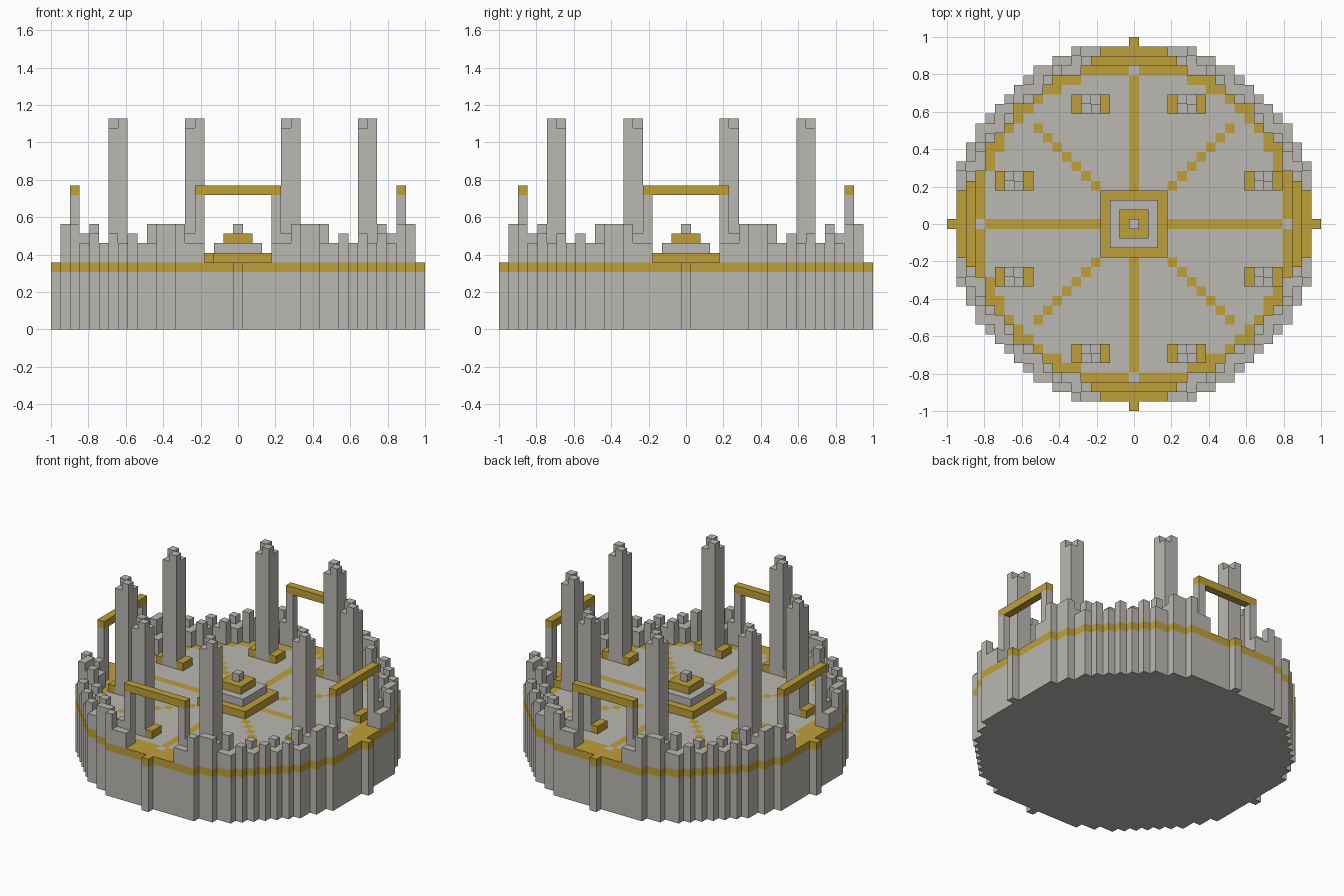
import bpy, bmesh

cube = bpy.data.objects.get("Cube")
if cube:
    bpy.data.objects.remove(cube, do_unlink=True)

V = 2 / 39          # size of one block
R = 19              # radius in blocks


def material(name, color):
    m = bpy.data.materials.new(name)
    m.use_nodes = True
    m.diffuse_color = color
    m.node_tree.nodes["Principled BSDF"].inputs["Base Color"].default_value = color
    return m


STONE = material("pale stone", (0.49, 0.48, 0.445, 1))
GOLD = material("gold", (0.52, 0.35, 0.04, 1))


def blocks(name, cells, z0, is_gold):
    """Stack of block columns: cells maps (x, y) to top height, all starting at z0."""
    bm = bmesh.new()

    def face(points, mat):
        f = bm.faces.new([bm.verts.new((x * V, y * V, z * V)) for x, y, z in points])
        f.material_index = mat

    for (x, y), top in cells.items():
        mat = int(is_gold(x, y))
        a, b, c, d = x - .5, x + .5, y - .5, y + .5
        face([(a, c, top), (b, c, top), (b, d, top), (a, d, top)], mat)
        face([(a, d, z0), (b, d, z0), (b, c, z0), (a, c, z0)], mat)
        # side walls only where the neighbour is lower
        sides = (((1, 0), (b, c), (b, d)), ((-1, 0), (a, d), (a, c)),
                 ((0, 1), (b, d), (a, d)), ((0, -1), (a, c), (b, c)))
        for (dx, dy), p, q in sides:
            low = cells.get((x + dx, y + dy), z0)
            if low < top:
                face([(*p, low), (*q, low), (*q, top), (*p, top)], mat)
    bmesh.ops.remove_doubles(bm, verts=bm.verts, dist=V * 0.01)
    mesh = bpy.data.meshes.new(name)
    bm.to_mesh(mesh)
    bm.free()
    mesh.materials.append(STONE)
    mesh.materials.append(GOLD)
    ob = bpy.data.objects.new(name, mesh)
    bpy.context.collection.objects.link(ob)
    return ob


def box(name, xs, ys, z0, z1, gold):
    return blocks(name, {(x, y): z1 for x in xs for y in ys}, z0, lambda x, y: gold)


def span(n):
    return range(-n, n + 1)


disc = [(x, y) for x in span(R) for y in span(R) if x * x + y * y <= R * R]


# Round base and inlaid floor
def floor_gold(x, y):
    ax, ay = abs(x), abs(y)
    rim = x * x + y * y > 256
    spoke = min(ax, ay) == 0 and max(ax, ay) <= 15
    diagonal = ax == ay and 4 <= ax <= 10
    return rim or spoke or diagonal


blocks("base", {c: 6 for c in disc}, 0, lambda x, y: False)
blocks("floor", {c: 7 for c in disc}, 6, floor_gold)

# Rim wall with battlements, open at the four gates
TALL = {(6, 18), (7, 17), (8, 17), (9, 15)}
MEDIUM = {(8, 16)}


def wall_height(x, y):
    pair = tuple(sorted((abs(x), abs(y))))
    if pair in TALL:
        return 11
    if pair in MEDIUM or (x % 2 and y % 2):
        return 10
    return 9


wall = {(x, y): wall_height(x, y) for x, y in disc
        if x * x + y * y > 289 and min(abs(x), abs(y)) > 3}
blocks("rim_wall", wall, 7, lambda x, y: False)

# Gates: two stone posts under a gold beam
for side, s in (("back", 1), ("front", -1)):
    for e in (-4, 4):
        box(side + "_gate_post", [e], [17 * s], 7, 14, False)
    box(side + "_gate_beam", span(4), [17 * s], 14, 15, True)
for side, s in (("left", 1), ("right", -1)):
    for e in (-4, 4):
        box(side + "_gate_post", [17 * s], [e], 7, 14, False)
    box(side + "_gate_beam", [17 * s], span(4), 14, 15, True)

# Eight tall pillars with notched tops and gold feet
for a, b in ((5, 13), (13, 5)):
    for px in (a, -a):
        for py in (b, -b):
            ys = (py - 1, py)
            cells = {(px + i, ys[j]): 22 if i != j else 21
                     for i in (0, 1) for j in (0, 1)}
            blocks("pillar", cells, 7, lambda x, y: False)
            for fx in (px - 1, px + 2):
                box("pillar_foot", [fx], ys, 7, 8, True)

# Stepped altar in the middle
for i, n in enumerate((3, 2, 1, 0)):
    box("altar_step", span(n), span(n), 7 + i, 8 + i, i % 2 == 0)
